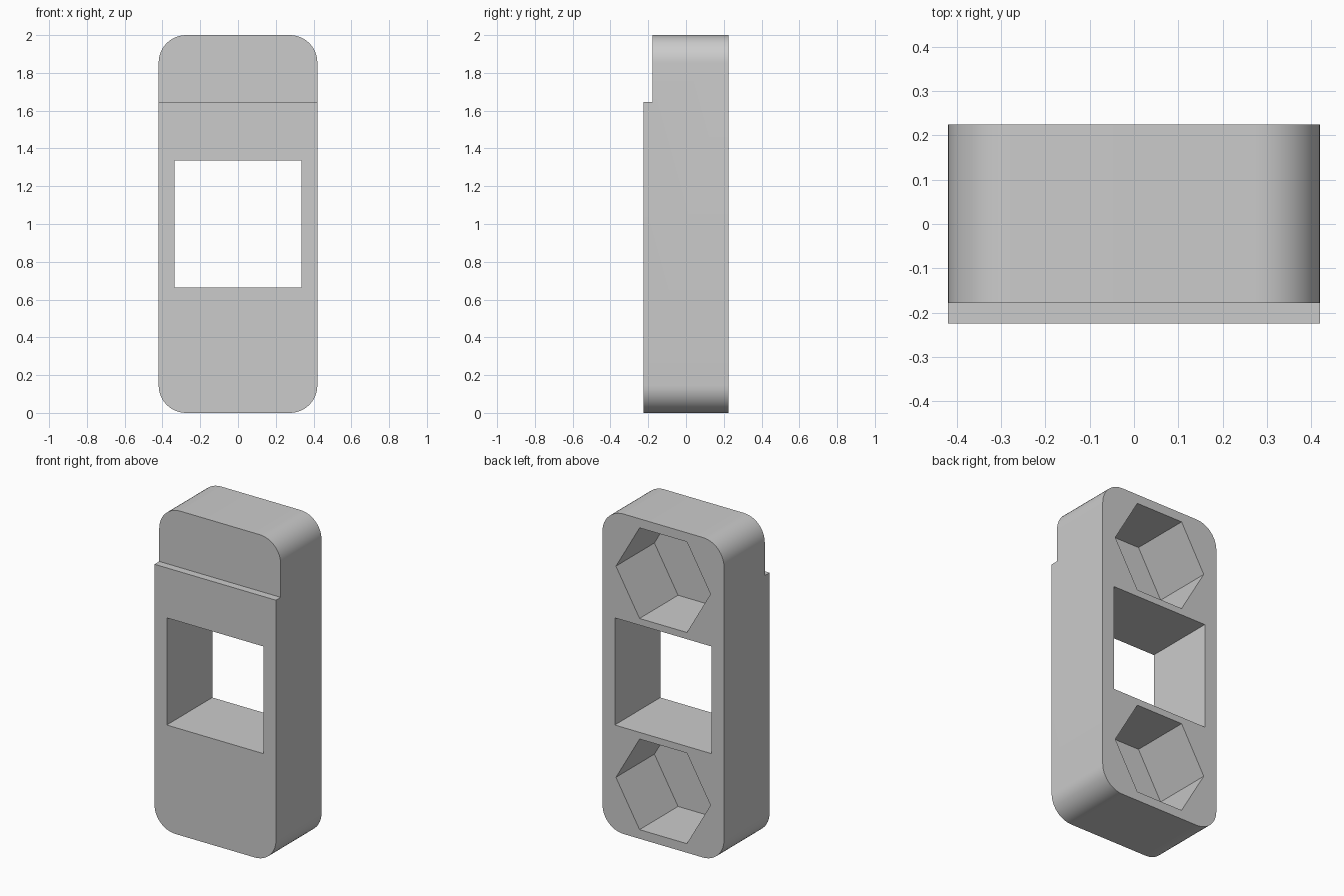
import bpy, math
from mathutils import Matrix

default = bpy.data.objects.get("Cube")
if default:
    bpy.data.objects.remove(default, do_unlink=True)

HALF_W, HEIGHT, HALF_D = 0.42, 2.0, 0.225
RADIUS, STEPS = 0.145, 12
POCKET_FLOOR = -0.155

grey = bpy.data.materials.new("plain_grey")
grey.use_nodes = True
colour = (0.6, 0.6, 0.6, 1)
grey.diffuse_color = colour
grey.node_tree.nodes["Principled BSDF"].inputs["Base Color"].default_value = colour


def prism(name, outline, y0, y1):
    """Extrude a counter-clockwise (x, z) outline from y0 back to y1."""
    n = len(outline)
    verts = [(x, y, z) for y in (y0, y1) for x, z in outline]
    faces = [list(range(n)), list(range(2 * n - 1, n - 1, -1))]
    faces += [[i, i + n, (i + 1) % n + n, (i + 1) % n] for i in range(n)]
    mesh = bpy.data.meshes.new(name)
    mesh.from_pydata(verts, [], faces)
    mesh.materials.append(grey)
    obj = bpy.data.objects.new(name, mesh)
    bpy.context.collection.objects.link(obj)
    return obj


def box_outline(half, z0, z1):
    return [(-half, z0), (half, z0), (half, z1), (-half, z1)]


def rounded_outline():
    points = []
    centre_x = HALF_W - RADIUS
    corners = [(centre_x, HEIGHT - RADIUS), (-centre_x, HEIGHT - RADIUS),
               (-centre_x, RADIUS), (centre_x, RADIUS)]
    for quarter, (cx, cz) in enumerate(corners):
        for i in range(STEPS + 1):
            a = (quarter + i / STEPS) * math.pi / 2
            points.append((cx + RADIUS * math.cos(a), cz + RADIUS * math.sin(a)))
    return points


def hexagon(cz, r):
    return [(r * math.cos(i * math.pi / 3), cz + r * math.sin(i * math.pi / 3))
            for i in range(6)]


# Rounded body block
body = prism("body", rounded_outline(), -HALF_D, HALF_D)

# Cutters: square window, front step, two blind hexagonal pockets in the back
cutters = [
    prism("window_cutter", box_outline(0.335, 0.665, 1.335), -0.5, 0.5),
    prism("step_cutter", box_outline(0.6, 1.647, 2.2), -0.5, -0.178),
]
for label, cz in (("lower", 0.34), ("upper", 1.66)):
    cutters.append(prism(label + "_pocket_cutter", hexagon(cz, 0.327), POCKET_FLOOR, 0.5))

for cutter in cutters:
    cutter.hide_render = True
    cutter.hide_set(True)
    mod = body.modifiers.new(cutter.name, 'BOOLEAN')
    mod.operation = 'DIFFERENCE'
    mod.solver = 'EXACT'
    mod.object = cutter

# Apply the cuts and drop the cutters
bpy.ops.object.select_all(action='DESELECT')
bpy.context.view_layer.objects.active = body
body.select_set(True)
for mod in list(body.modifiers):
    bpy.ops.object.modifier_apply(modifier=mod.name)
for cutter in cutters:
    bpy.data.objects.remove(cutter, do_unlink=True)

# Smooth corners, sharp edges elsewhere
bpy.ops.object.shade_smooth_by_angle(angle=math.radians(30))
